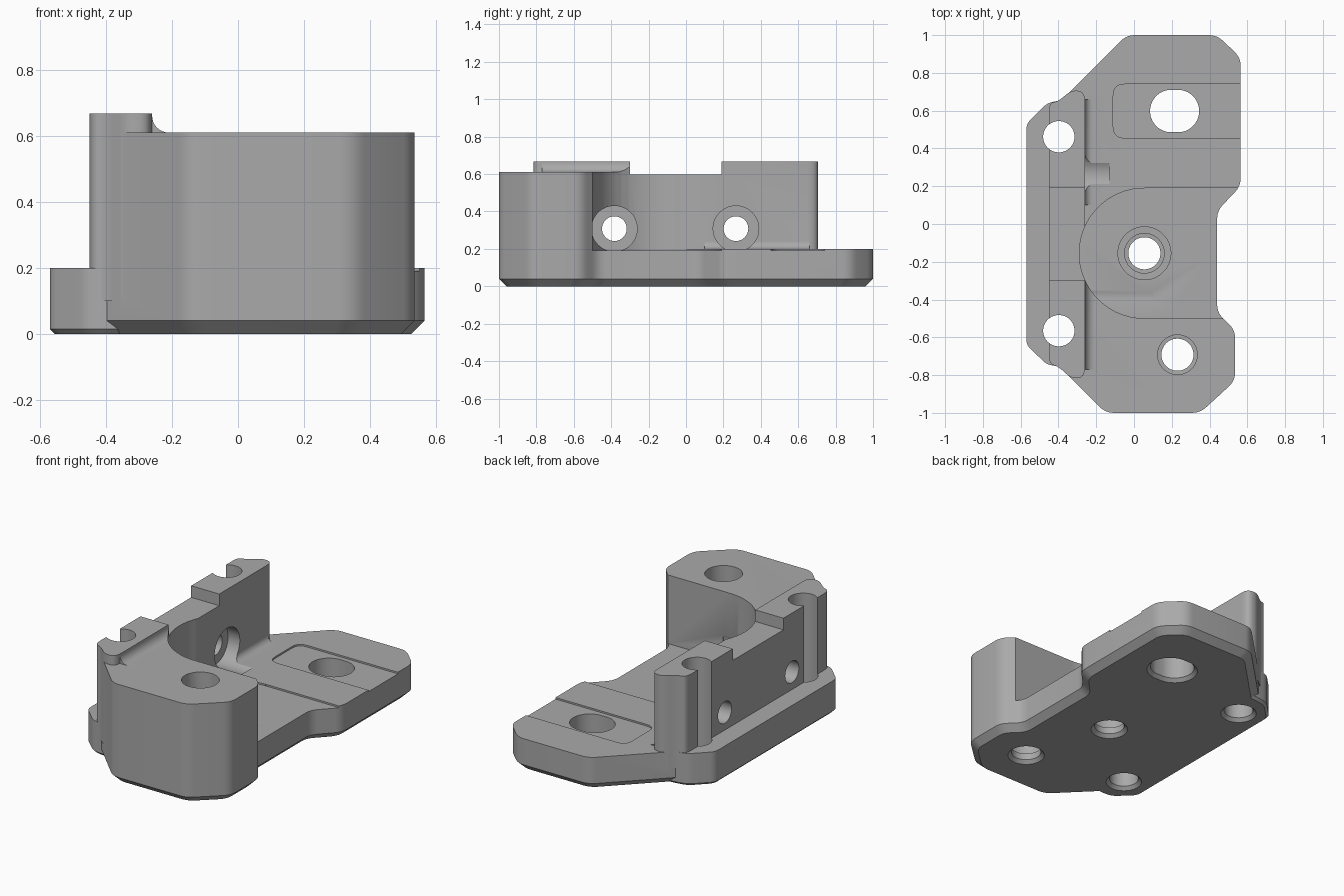
import bpy, bmesh, math
from mathutils import Vector

cube = bpy.data.objects.get("Cube")
if cube:
    bpy.data.objects.remove(cube, do_unlink=True)

grey = bpy.data.materials.new("machined_grey")
grey.use_nodes = True
grey.diffuse_color = (0.4, 0.4, 0.4, 1)
grey.node_tree.nodes["Principled BSDF"].inputs["Base Color"].default_value = grey.diffuse_color


def loft(name, rings):
    """Closed solid through rings of equal point count."""
    bm = bmesh.new()
    vs = [[bm.verts.new(p) for p in ring] for ring in rings]
    n = len(vs[0])
    for a, b in zip(vs, vs[1:]):
        for i in range(n):
            j = (i + 1) % n
            bm.faces.new((a[i], a[j], b[j], b[i]))
    bm.faces.new(vs[0][::-1])
    bm.faces.new(vs[-1])
    bmesh.ops.recalc_face_normals(bm, faces=bm.faces)
    mesh = bpy.data.meshes.new(name)
    bm.to_mesh(mesh)
    bm.free()
    mesh.materials.append(grey)
    obj = bpy.data.objects.new(name, mesh)
    bpy.context.collection.objects.link(obj)
    return obj


def inset(pts, d):
    """Mitred inward offset of a counter-clockwise outline."""
    out = []
    for i, p in enumerate(pts):
        u = (p - pts[i - 1]).normalized()
        v = (pts[(i + 1) % len(pts)] - p).normalized()
        n1, n2 = Vector((-u.y, u.x)), Vector((-v.y, v.x))
        out.append(p + (n1 + n2) * d / (1 + n1.dot(n2)))
    return out


def rounded(pts, d, steps=5):
    """Replace each corner by a short curve starting d before it."""
    out = []
    for i, p in enumerate(pts):
        a, b = pts[i - 1] - p, pts[(i + 1) % len(pts)] - p
        a = a.normalized() * min(d, a.length * 0.45)
        b = b.normalized() * min(d, b.length * 0.45)
        for k in range(steps + 1):
            t = k / steps
            out.append(p + a * (1 - t) ** 2 + b * t ** 2)
    return out


def prism(name, outline, z0, z1, r=0.0, chamfer=0.0):
    pts = [Vector(p) for p in outline]
    levels = [(z0, chamfer), (z0 + chamfer, 0), (z1, 0)] if chamfer else [(z0, 0), (z1, 0)]
    rings = []
    for z, c in levels:
        ring = inset(pts, c) if c else pts
        ring = rounded(ring, r) if r else ring
        rings.append([(p.x, p.y, z) for p in ring])
    return loft(name, rings)


def box(x0, x1, y0, y1, z0, z1, r=0.0):
    return prism("cutter", [(x0, y0), (x1, y0), (x1, y1), (x0, y1)], z0, z1, r)


def bore(x, y, profile, stretch=0.0):
    """Vertical hole cutter from (radius, z) steps, optionally oblong in x."""
    ang = [math.tau * (k + 0.5) / 48 for k in range(48)]
    return loft("cutter", [[(x + r * math.cos(a) + math.copysign(stretch, math.cos(a)),
                             y + r * math.sin(a), z) for a in ang] for r, z in profile])


def cross_bore(y, z, r, x0, x1):
    ang = [math.tau * k / 48 for k in range(48)]
    return loft("cutter", [[(x, y + r * math.cos(a), z + r * math.sin(a)) for a in ang]
                           for x in (x0, x1)])


def fillet(x, z, r, y0, y1):
    """Concave fillet strip along y, rising on its -x side."""
    arc = [(x + r - r * math.cos(t), z + r - r * math.sin(t))
           for t in (math.pi / 2 * k / 8 for k in range(9))]
    prof = [(x - 0.03, z + r), *arc, (x + r, z - 0.03), (x - 0.03, z - 0.03)]
    return loft("fillet", [[(px, y, pz) for px, pz in prof] for y in (y0, y1)])


def combine(target, other, op):
    mod = target.modifiers.new(op.lower(), "BOOLEAN")
    mod.operation, mod.object, mod.solver = op, other, "EXACT"
    bpy.context.view_layer.objects.active = target
    bpy.ops.object.modifier_apply(modifier=mod.name)
    bpy.data.objects.remove(other, do_unlink=True)


# Main body outline, with chamfered foot, lowered behind the front block
body = prism("mounting_bracket", [
    (-0.15, -1), (0.35, -1), (0.535, -0.83), (0.535, -0.56), (0.44, -0.47), (0.44, 0.07),
    (0.565, 0.2), (0.565, 0.88), (0.44, 1), (-0.04, 1), (-0.44, 0.6), (-0.44, -0.71)],
    0, 0.61, 0.045, 0.04)
combine(body, box(-1, 1, -0.155, 1.2, 0.2, 1), "DIFFERENCE")

# Side flange
combine(body, prism("flange", [
    (-0.57, -0.64), (-0.46, -0.745), (-0.39, -0.755), (-0.3, -0.74), (-0.3, 0.66),
    (-0.39, 0.655), (-0.46, 0.64), (-0.57, 0.53)], 0, 0.2, 0.03, 0.015), "UNION")

# Upright wall with rounded ends
combine(body, prism("wall", [
    (-0.45, -0.74), (-0.4, -0.755), (-0.33, -0.82), (-0.26, -0.81), (-0.26, 0.7),
    (-0.33, 0.71), (-0.4, 0.65), (-0.45, 0.64)], 0.1, 0.668, 0.05), "UNION")

# Fillets where the wall meets the block and the plate
combine(body, fillet(-0.26, 0.61, 0.05, -0.77, -0.29), "UNION")
combine(body, fillet(-0.26, 0.2, 0.04, 0.1, 0.66), "UNION")

# Round pocket, open to the right, and the wall's central dip
combine(body, bore(0.055, -0.155, [(0.345, 0.19), (0.345, 1)]), "DIFFERENCE")
combine(body, box(0.055, 1, -0.5, 0.19, 0.19, 1), "DIFFERENCE")
combine(body, box(-1, 1, -0.3, 0.19, 0.597, 1), "DIFFERENCE")

# Shallow pad around the oblong hole
combine(body, box(-0.11, 0.8, 0.455, 0.74, 0.19, 0.4, 0.06), "DIFFERENCE")

# Oblong hole
combine(body, bore(0.215, 0.598, [(0.1425, -0.01), (0.1125, 0.02), (0.1125, 1)], 0.0175),
        "DIFFERENCE")

# Stepped holes in the pocket floor and the block
foot = [(0.115, -0.01), (0.085, 0.02), (0.085, 0.06), (0.105, 0.061)]
combine(body, bore(0.055, -0.155, foot + [(0.105, 0.14), (0.14, 0.141), (0.14, 1)]), "DIFFERENCE")
combine(body, bore(0.23, -0.692, foot + [(0.105, 1)]), "DIFFERENCE")

# Flange holes that break through the wall's outer side
for y in (-0.565, 0.462):
    combine(body, bore(-0.398, y, [(0.112, -0.01), (0.083, 0.02), (0.083, 1)]), "DIFFERENCE")

# Counterbored cross holes through the wall
for y, reach in ((-0.383, 0.1), (0.267, -0.13)):
    combine(body, cross_bore(y, 0.308, 0.066, -0.7, reach), "DIFFERENCE")
    combine(body, cross_bore(y, 0.308, 0.122, -0.34, reach), "DIFFERENCE")

# Smooth curves, sharp edges
bpy.ops.object.select_all(action="DESELECT")
body.select_set(True)
bpy.context.view_layer.objects.active = body
bpy.ops.object.shade_smooth_by_angle(angle=math.radians(25))
